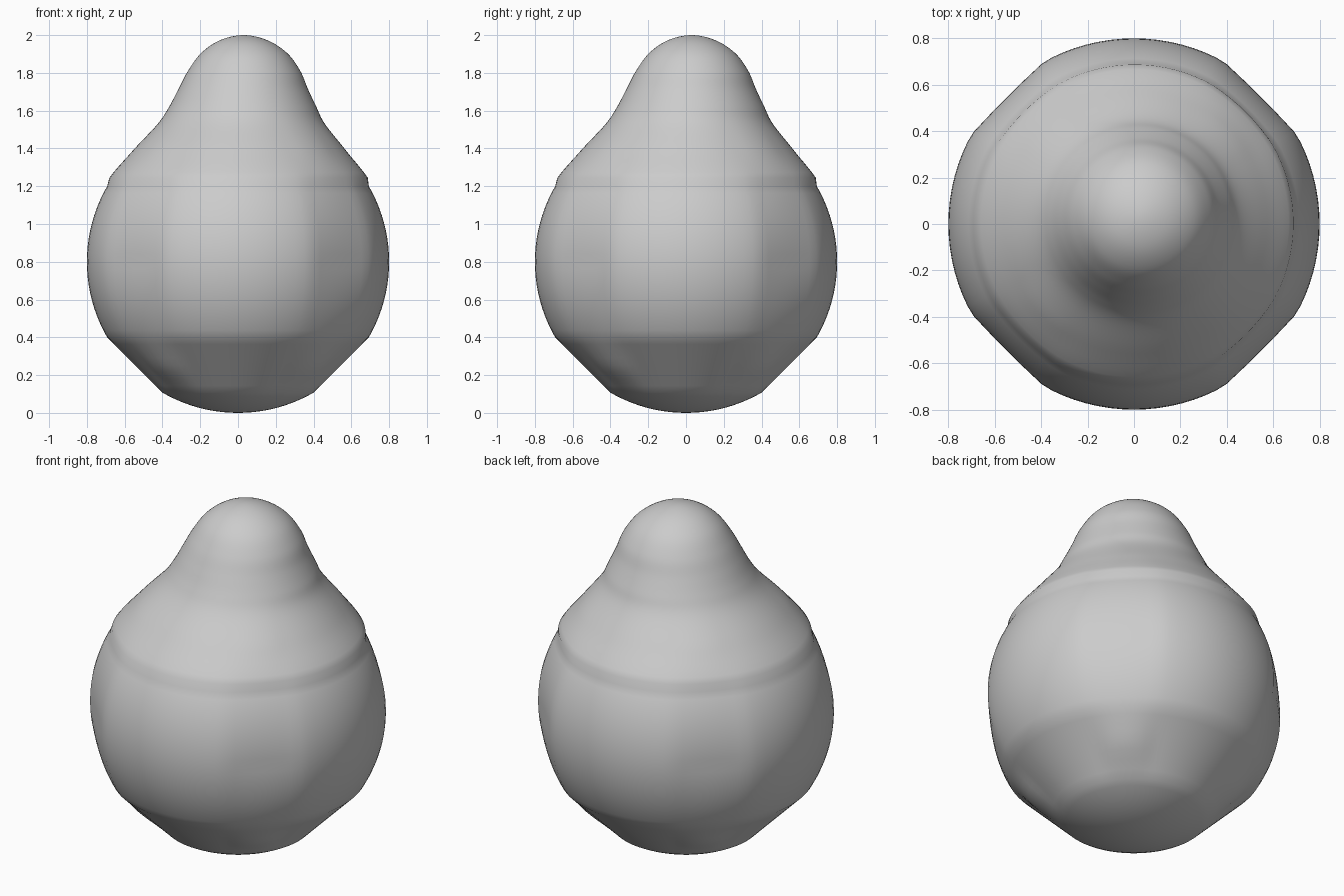
import bpy, bmesh
from math import sin, cos, radians, pi
from mathutils import Vector

if "Cube" in bpy.data.objects:
    bpy.data.objects.remove(bpy.data.objects["Cube"])

# Profile stations: (mean radius, centre shift towards +x+y, z)
R, CZ, SEG = 0.8, 0.8, 96


def arc(a0, a1, n):
    return [(R * cos(radians(a0 + (a1 - a0) * i / n)), 0.0,
             CZ + R * sin(radians(a0 + (a1 - a0) * i / n))) for i in range(n + 1)]


def lerp_table(table, z):
    for (z0, v0), (z1, v1) in zip(table, table[1:]):
        if z <= z1:
            return v0 + (v1 - v0) * max(0, z - z0) / (z1 - z0)
    return table[-1][1]


def catmull(a, b, c, d, t):
    return 0.5 * (2 * b + (c - a) * t + (2 * a - 5 * b + 4 * c - d) * t * t
                  + (3 * b - a - 3 * c + d) * t ** 3)


# Rounded bottom cap, flat chamfer, rounded belly
bottom, belly = arc(-89.9, -60, 10), arc(-30, 30, 20)
a, b = Vector(bottom[-1]), Vector(belly[0])
rings = bottom + [tuple(a.lerp(b, i / 8)) for i in range(1, 8)] + belly

# Shoulder, neck and knob: (right extent, left extent, z)
upper = [(0.765, 0.765, 1.03), (0.705, 0.70, 1.215), (0.575, 0.56, 1.385), (0.46, 0.425, 1.53),
         (0.415, 0.365, 1.62), (0.37, 0.315, 1.715), (0.33, 0.265, 1.81), (0.26, 0.195, 1.905),
         (0.155, 0.095, 1.973), (0.03, -0.03, 2.0), (-0.095, -0.155, 1.973)]
pts = [Vector(((r + l) / 2, (r - l) / 2, z)) for r, l, z in upper]
for i in range(1, len(pts) - 2):
    rings += [tuple(catmull(*pts[i - 1:i + 3], k / 6)) for k in range(1, 7)]

# Radius factor on the diagonals, giving the softly eight-sided belly
diag = [(0, 1), (0.107, 1), (0.234, 1.05), (0.4, 0.99), (0.8, 0.966), (1.2, 0.985), (1.4, 1.01), (1.6, 1)]

bm = bmesh.new()
loops = []
for r, c, z in rings[:-1]:
    f = lerp_table(diag, z)
    loop = []
    for s in range(SEG):
        th = 2 * pi * s / SEG
        d = (th % (pi / 2)) - pi / 4
        w = max(0.0, 1 - (d / radians(16)) ** 2)
        rad = r * (1 + (f - 1) * w)
        loop.append(bm.verts.new((c + rad * cos(th), c + rad * sin(th), z)))
    loops.append(loop)
for lo, hi in zip(loops, loops[1:]):
    for s in range(SEG):
        t = (s + 1) % SEG
        bm.faces.new((lo[s], lo[t], hi[t], hi[s]))
bm.faces.new(loops[0][::-1])
top = bm.verts.new((rings[-1][1], rings[-1][1], 2.0))
for s in range(SEG):
    bm.faces.new((loops[-1][s], loops[-1][(s + 1) % SEG], top))
for face in bm.faces:
    face.smooth = True

# Pear-shaped blob
mesh = bpy.data.meshes.new("pear_blob")
bm.to_mesh(mesh)
bm.free()
bpy.context.collection.objects.link(bpy.data.objects.new("pear_blob", mesh))
